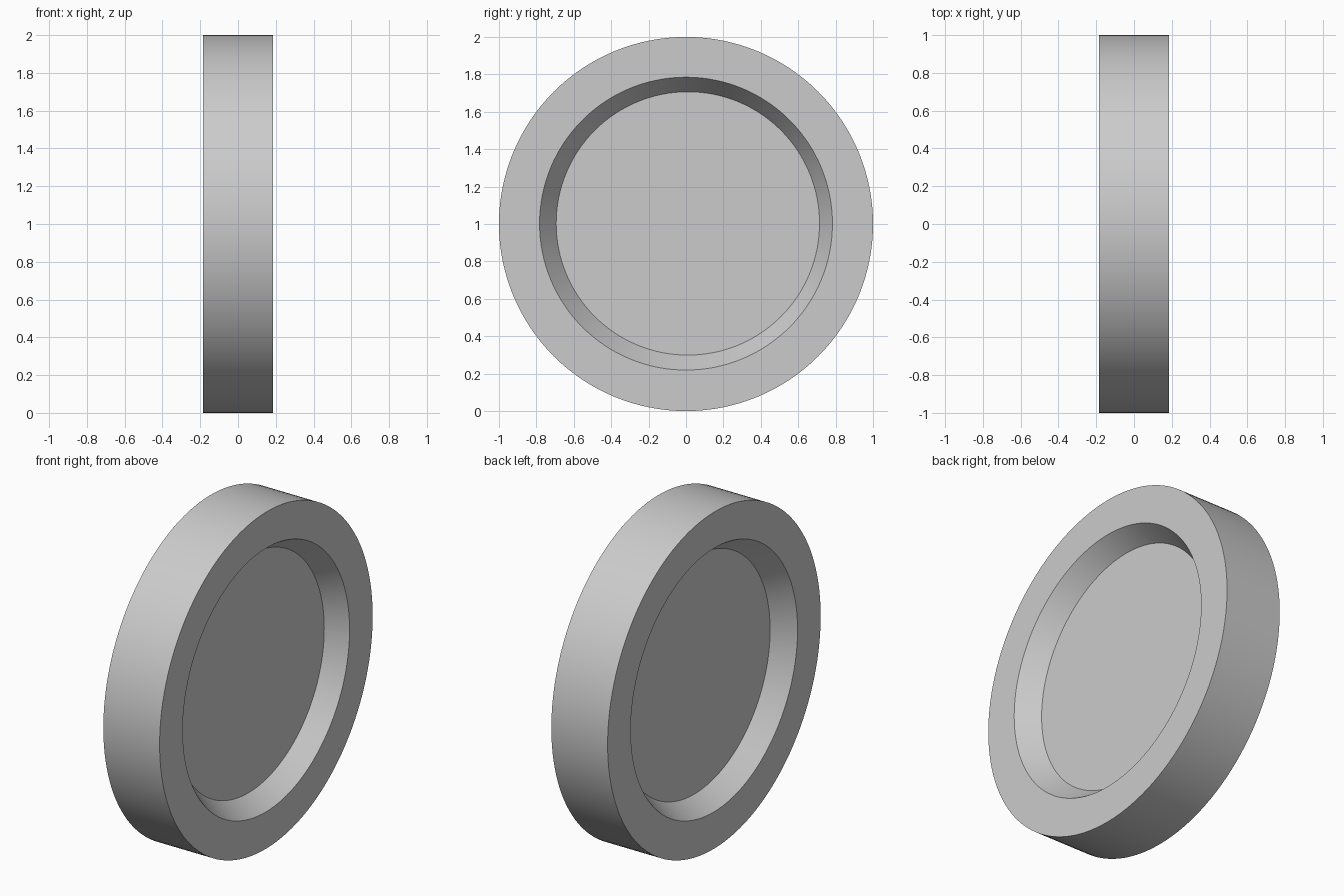
import bpy, bmesh, math

if "Cube" in bpy.data.objects:
    bpy.data.objects.remove(bpy.data.objects["Cube"])

SEG = 128
HALF = 0.185      # half thickness along x
DEPTH = 0.118     # recess depth on each side

# Cross-section rings: (x, radius, centre y, centre z)
rings = [
    (-HALF + DEPTH, 0.704, 0.01, 1.003),  # left recess floor
    (-HALF, 0.783, 0.0, 1.002),           # left recess mouth
    (-HALF, 1.0, 0.0, 1.0),               # left rim
    (HALF, 1.0, 0.0, 1.0),                # right rim
    (HALF, 0.783, 0.0, 1.002),            # right recess mouth
    (HALF - DEPTH, 0.704, 0.01, 1.003),   # right recess floor
]

bm = bmesh.new()
loops = []
for x, r, cy, cz in rings:
    loops.append([bm.verts.new((x,
                                cy + r * math.cos(2 * math.pi * i / SEG),
                                cz + r * math.sin(2 * math.pi * i / SEG)))
                  for i in range(SEG)])

# Skin between neighbouring rings
for a, b in zip(loops, loops[1:]):
    for i in range(SEG):
        j = (i + 1) % SEG
        bm.faces.new((a[i], a[j], b[j], b[i]))

# Recess floors
bm.faces.new(loops[0])
bm.faces.new(loops[-1])
bmesh.ops.recalc_face_normals(bm, faces=bm.faces[:])

mesh = bpy.data.meshes.new("recessed_disc")
bm.to_mesh(mesh)
bm.free()
disc = bpy.data.objects.new("recessed_disc", mesh)
bpy.context.collection.objects.link(disc)

# Smooth walls, sharp rims
bpy.context.view_layer.objects.active = disc
disc.select_set(True)
bpy.ops.object.shade_smooth_by_angle(angle=math.radians(30))
